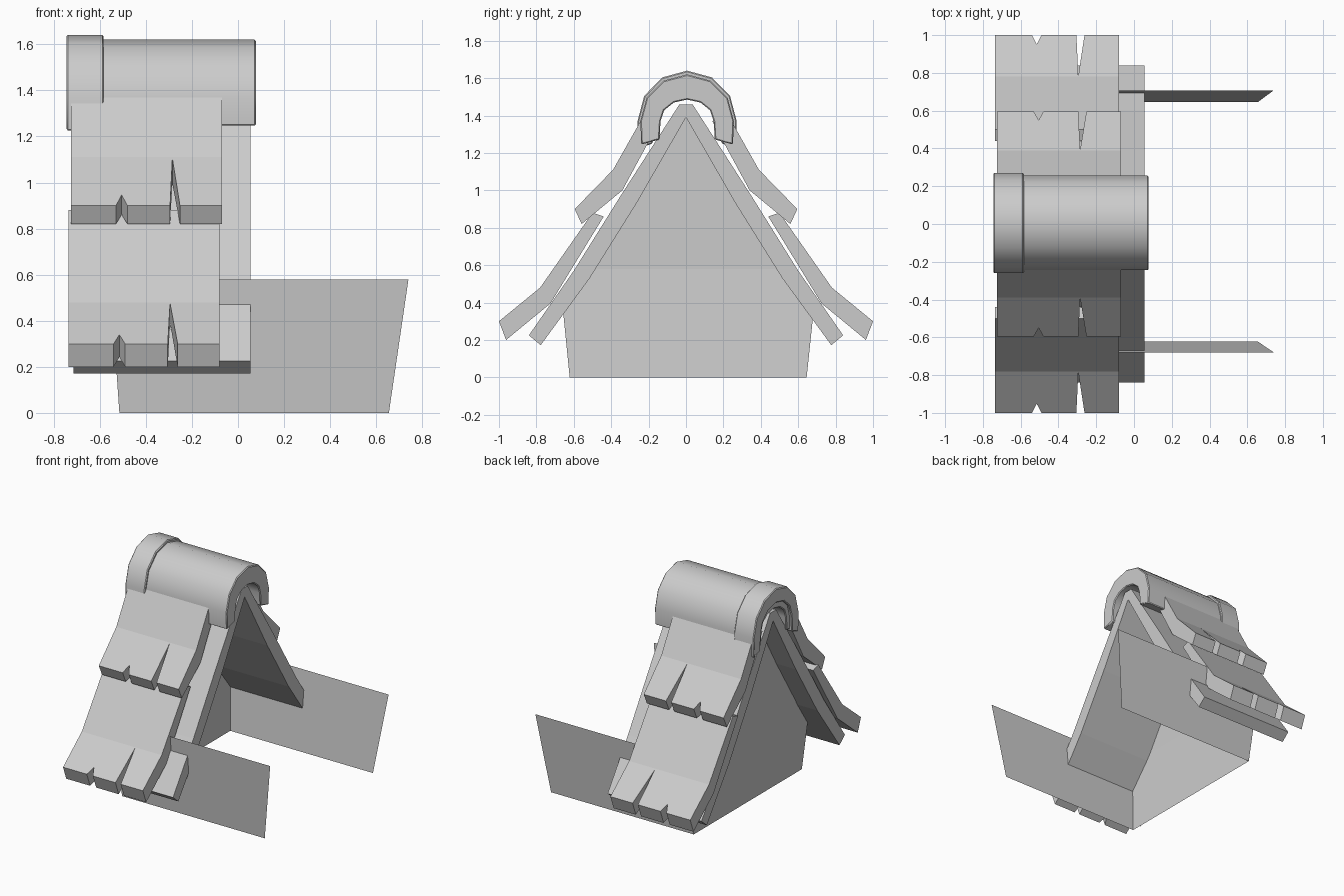
import bpy, bmesh
from math import sin, cos, radians

if "Cube" in bpy.data.objects:
    bpy.data.objects.remove(bpy.data.objects["Cube"])


def make(name, verts, faces, fix=True):
    me = bpy.data.meshes.new(name)
    bm = bmesh.new()
    vs = [bm.verts.new(v) for v in verts]
    for f in faces:
        bm.faces.new([vs[i] for i in f])
    if fix:
        bmesh.ops.recalc_face_normals(bm, faces=bm.faces)
    bm.to_mesh(me)
    bm.free()
    ob = bpy.data.objects.new(name, me)
    bpy.context.collection.objects.link(ob)
    return ob


def loft(name, xs, outlines):
    """Solid through one closed (y, z) outline per x; ends are strips of quads."""
    n = len(outlines[0])
    verts = [(x, y, z) for x, o in zip(xs, outlines) for y, z in o]
    faces = []
    for c in range(len(xs) - 1):
        a, b = c * n, (c + 1) * n
        faces += [(a + i, a + (i + 1) % n, b + (i + 1) % n, b + i) for i in range(n)]
    last = (len(xs) - 1) * n
    for i in range(n // 2 - 1):
        q = (i, i + 1, n - 2 - i, n - 1 - i)
        faces += [q, tuple(last + k for k in q)]
    return make(name, verts, faces)


def lerp(a, b, t):
    return tuple(p + (q - p) * t for p, q in zip(a, b))


# Shingles: bent slabs with a short and a long split in the lower edge
def shingle(name, x0, outer, inner, side):
    offsets = [0, .195, .22, .245, .43, .44, .473, .655]
    splits = [0, 0, .22, 0, 0, .98, 0, 0]
    outlines = []
    for f in splits:
        o = outer[:2] + [lerp(outer[2], outer[1], f)]
        i = inner[:2] + [lerp(inner[2], inner[1], f)]
        outlines.append([(side * y, z) for y, z in o + i[::-1]])
    return loft(name, [x0 + d for d in offsets], outlines)


# Roof boards
board_outer = [(.035, 1.46), (.35, .97), (.60, .57), (.84, .225)]
board_inner = [(0, 1.39), (.265, .93), (.515, .53), (.777, .172)]

for side, label in ((-1, "front"), (1, "back")):
    shingle("lower_shingle_" + label, -.735,
            [(.50, .88), (.78, .48), (1.0, .30)],
            [(.44, .86), (.725, .395), (.962, .20)], side)
    shingle("upper_shingle_" + label, -.725,
            [(.215, 1.42), (.39, 1.11), (.595, .90)],
            [(.14, 1.37), (.34, 1.0), (.558, .82)], side)
    outline = [(side * y, z) for y, z in
               [(0, 1.46)] + board_outer + board_inner[::-1] + [(0, 1.40)]]
    loft("roof_board_" + label, [-.715, .055], [outline, outline])


# Ridge caps: arched tiles with short straight legs
def arch(ry, rz, leg_y, leg_z, cy=.006, cz=1.37):
    pts = [(cy + ry * cos(radians(a)), cz + rz * sin(radians(a)))
           for a in range(0, 181, 30)]
    return [(cy + leg_y, leg_z)] + pts + [(cy - leg_y, leg_z)]


def ridge(name, x0, x1, outer, inner):
    o = outer + inner[::-1]
    ob = loft(name, [x0, x1], [o, o])
    bev = ob.modifiers.new("edge", 'BEVEL')
    bev.width = .006
    bev.segments = 1
    bev.limit_method = 'ANGLE'
    bev.angle_limit = radians(50)
    bpy.ops.object.select_all(action='DESELECT')
    ob.select_set(True)
    bpy.context.view_layer.objects.active = ob
    bpy.ops.object.shade_smooth_by_angle(angle=radians(38))


ridge("ridge_cap", -.725, .078, arch(.25, .25, .245, 1.245), arch(.142, .115, .148, 1.272))
ridge("ridge_collar", -.745, -.583, arch(.265, .27, .262, 1.225), arch(.18, .165, .185, 1.25))

# Side walls: thin sheets leaning outward
for label, yb, yt in (("front", -.622, -.68), ("back", .645, .708)):
    quad = [(-.515, yb, 0), (.655, yb, 0), (.74, yt, .58), (-.555, yt, .58)]
    order = (0, 1, 2, 3) if yb < 0 else (3, 2, 1, 0)
    make("side_wall_" + label, quad, [order], fix=False)

# Gable wall: leans outward up to the eaves, upright above
gable = [(-.515, -.622, 0), (-.541, -.66, .38), (-.555, -.53, .58), (-.555, 0, 1.43),
         (-.555, .54, .58), (-.541, .685, .38), (-.515, .645, 0)]
make("gable_wall", gable, [(0, 1, 5, 6), (1, 2, 4, 5), (2, 3, 4)], fix=False)
for p in bpy.data.objects["gable_wall"].data.polygons:
    if p.normal.x > 0:
        p.flip()
